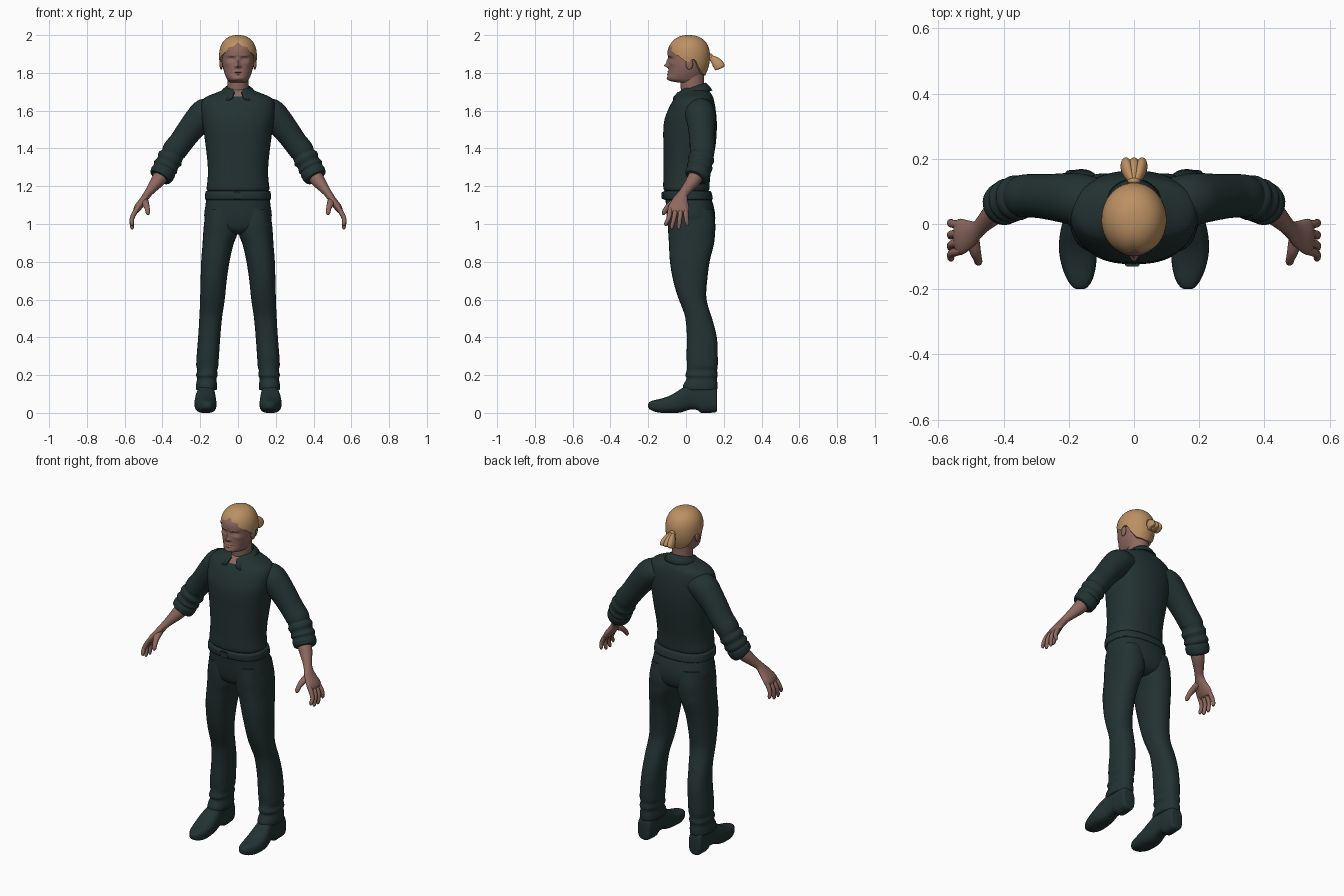
import bpy, bmesh, math
from mathutils import Vector, Matrix


def material(name, rgb):
    m = bpy.data.materials.new(name)
    m.diffuse_color = (*rgb, 1)
    return m


CLOTH = material("dark green cloth", (0.017, 0.032, 0.032))
SKIN = material("skin", (0.27, 0.14, 0.115))
HAIR = material("blond hair", (0.50, 0.28, 0.125))
X, Y, Z = Vector((1, 0, 0)), Vector((0, 1, 0)), Vector((0, 0, 1))


def finish(bm, name, mats, mirror=False, angle=50):
    bmesh.ops.recalc_face_normals(bm, faces=bm.faces)
    me = bpy.data.meshes.new(name)
    bm.to_mesh(me)
    bm.free()
    ob = bpy.data.objects.new(name, me)
    bpy.context.collection.objects.link(ob)
    for m in mats:
        me.materials.append(m)
    bpy.ops.object.select_all(action='DESELECT')
    ob.select_set(True)
    bpy.context.view_layer.objects.active = ob
    bpy.ops.object.shade_smooth_by_angle(angle=math.radians(angle))
    if mirror:
        ob.modifiers.new("mirror", 'MIRROR').use_mirror_merge = False
    return ob


def resample(rings, steps):
    # Catmull-Rom interpolation of the ring values
    out = []
    last = len(rings) - 1
    for i in range(last):
        p0, p1, p2, p3 = (rings[min(max(j, 0), last)] for j in (i - 1, i, i + 1, i + 2))
        for k in range(steps):
            t = k / steps
            out.append([0.5 * (2 * b + (c - a) * t + (2 * a - 5 * b + 4 * c - d) * t * t
                               + (3 * b - a - 3 * c + d) * t ** 3)
                        for a, b, c, d in zip(p0, p1, p2, p3)])
    return out + [list(rings[-1])]


def sweep(rings, n=28, steps=4, power=2.0, frame=None, hint=Y):
    # rings: x, y, z, half size along u, half size along v
    bm = bmesh.new()
    pts = resample(rings, steps)
    loops = []
    for i, (x, y, z, a, b) in enumerate(pts):
        if frame:
            u, v = frame
        else:
            t = (Vector(pts[min(i + 1, len(pts) - 1)][:3]) - Vector(pts[max(i - 1, 0)][:3])).normalized()
            u = (hint - t * hint.dot(t)).normalized()
            v = t.cross(u)
        loop = []
        for k in range(n):
            c, s = math.cos(2 * math.pi * k / n), math.sin(2 * math.pi * k / n)
            c = math.copysign(abs(c) ** (2 / power), c)
            s = math.copysign(abs(s) ** (2 / power), s)
            loop.append(bm.verts.new(Vector((x, y, z)) + u * (a * c) + v * (b * s)))
        loops.append(loop)
    for p, q in zip(loops, loops[1:]):
        for k in range(n):
            bm.faces.new((p[k], p[(k + 1) % n], q[(k + 1) % n], q[k]))
    bm.faces.new(loops[0])
    bm.faces.new(loops[-1])
    return bm


def stack(levels, **kw):
    # levels: z, front y, back y, half width, optional centre x
    return sweep([((l[4] if len(l) > 4 else 0), (l[1] + l[2]) / 2, l[0], l[3], (l[2] - l[1]) / 2)
                  for l in levels], frame=(X, Y), **kw)


def ellipsoid(name, c, r, mat, mirror=False):
    bm = bmesh.new()
    bmesh.ops.create_uvsphere(bm, u_segments=20, v_segments=12, radius=1,
                              matrix=Matrix.Translation(c) @ Matrix.Diagonal((*r, 1)))
    return finish(bm, name, [mat], mirror)


# Shirt body, with a small open V of skin at the throat
bm = stack([(1.175, -.112, .12, .16), (1.19, -.12, .124, .166), (1.25, -.12, .128, .16), (1.32, -.12, .14, .161),
            (1.42, -.12, .157, .172), (1.50, -.12, .163, .183), (1.56, -.112, .162, .192),
            (1.62, -.088, .155, .196), (1.655, -.068, .148, .188), (1.675, -.054, .142, .165),
            (1.695, -.038, .13, .115), (1.71, -.025, .118, .08), (1.72, -.015, .105, .06)],
           n=64, steps=5, power=2.3)
for f in bm.faces:
    c = f.calc_center_median()
    if c.y < 0 and abs(c.x) < (c.z - 1.65) * 0.4:
        f.material_index = 1
finish(bm, "shirt_body", [CLOTH, SKIN])

# Sleeves with rolled folds below the elbow
finish(sweep([(.11, .07, 1.60, .07, .06), (.17, .075, 1.588, .08, .078), (.215, .08, 1.545, .076, .074),
              (.26, .083, 1.49, .07, .068), (.30, .086, 1.435, .067, .064), (.335, .086, 1.39, .066, .065),
              (.348, .084, 1.365, .063, .06), (.36, .08, 1.345, .07, .069), (.372, .076, 1.322, .063, .061),
              (.383, .072, 1.302, .069, .068), (.39, .068, 1.288, .062, .062), (.396, .065, 1.275, .067, .066),
              (.408, .057, 1.25, .063, .062), (.412, .054, 1.243, .052, .05)]),
       "sleeve", [CLOTH], True)

# Forearms and palms
finish(sweep([(.385, .07, 1.29, .042, .042), (.42, .042, 1.235, .038, .038), (.455, .008, 1.19, .029, .027),
              (.478, -.015, 1.16, .027, .021), (.502, -.03, 1.125, .042, .02), (.528, -.038, 1.09, .055, .02),
              (.54, -.042, 1.07, .053, .016), (.544, -.043, 1.06, .045, .008)], n=20),
       "forearm_and_palm", [SKIN], True)

# Fingers and thumb
for i, (y0, y1, z1) in enumerate([(-.082, -.106, .99), (-.055, -.075, .972), (-.028, -.038, .972), (-.002, .006, .99)]):
    ym = y0 * .5 + y1 * .5
    finish(sweep([(.528, y0, 1.09, .012, .012), (.55, y0 * .8 + y1 * .2, 1.055, .013, .013),
                  (.562, ym, 1.025, .0115, .0115), (.561, y1, z1 + .012, .01, .01), (.559, y1, z1, .004, .004)],
                 n=12), "finger_%d" % (i + 1), [SKIN], True)
finish(sweep([(.495, -.04, 1.125, .02, .018), (.488, -.08, 1.105, .018, .016), (.48, -.105, 1.08, .0135, .0135),
              (.477, -.117, 1.06, .012, .011), (.476, -.121, 1.048, .005, .005)], n=12, hint=X),
       "thumb", [SKIN], True)

# Trousers: hips and legs
finish(stack([(1.165, -.112, .122, .163), (1.10, -.106, .145, .172), (1.03, -.10, .155, .178),
              (.97, -.082, .14, .15), (.945, -.04, .10, .08)], n=48, power=2.4), "trouser_hips", [CLOTH])
legs = [(1.08, .01, .168, -.095, .143), (1.0, .002, .18, -.097, .155), (.94, .006, .185, -.093, .153),
        (.89, .025, .188, -.09, .147), (.8, .045, .195, -.085, .125), (.7, .06, .198, -.068, .112),
        (.62, .068, .2, -.045, .107), (.56, .076, .202, -.022, .118), (.5, .085, .205, -.003, .138),
        (.4, .094, .211, .005, .163), (.3, .101, .219, .003, .168), (.25, .104, .221, .006, .168),
        (.225, .11, .216, .004, .165), (.20, .108, .222, -.003, .168), (.18, .115, .217, .003, .164),
        (.15, .111, .222, -.014, .167), (.125, .112, .222, -.016, .165), (.12, .122, .212, -.005, .155)]
finish(stack([(z, f, b, (o - i) / 2, (o + i) / 2) for z, i, o, f, b in legs], power=2.3, n=32),
       "trouser_leg", [CLOTH], True)

# Belt and buckle
finish(stack([(1.128, -.112, .136, .168), (1.132, -.12, .142, .175), (1.15, -.123, .139, .174),
              (1.17, -.122, .134, .172), (1.175, -.112, .126, .164)], n=64, steps=2, power=2.4), "belt", [CLOTH])
bm = bmesh.new()
bmesh.ops.create_cube(bm, size=1, matrix=Matrix.Translation((-.005, -.123, 1.151)) @ Matrix.Diagonal((.045, .016, .038, 1)))
bmesh.ops.bevel(bm, geom=bm.edges[:], offset=.004, segments=2, affect='EDGES')
finish(bm, "buckle", [CLOTH])

# Shoes, lofted from heel to toe: y, half width, sole z, top z, centre x
shoe = [(.165, .028, .02, .11, .17), (.158, .04, .004, .135, .17), (.12, .045, .0, .17, .168),
        (.08, .045, .0, .175, .168), (.06, .044, .015, .175, .168), (.02, .047, .017, .155, .169),
        (-.03, .055, .002, .125, .172), (-.08, .058, .0, .094, .172), (-.13, .052, .0, .076, .169),
        (-.17, .039, .008, .067, .166), (-.193, .023, .02, .058, .165), (-.20, .01, .03, .048, .165)]
finish(sweep([(x, y, (b + t) / 2, w, (t - b) / 2) for y, w, b, t, x in shoe], frame=(X, Z), power=2.7),
       "shoe", [CLOTH], True)

# Neck
finish(stack([(1.66, -.02, .10, .056), (1.71, -.027, .098, .055), (1.75, -.03, .095, .055),
              (1.80, -.03, .095, .056)]), "neck", [SKIN])

# Shirt collar, open at the front with two points
bm = bmesh.new()
cols = []
for k in range(49):
    th = math.radians(-164 + 328 * k / 48)
    s, c = math.sin(th), math.cos(th)
    tip = max(0, 1 - abs(abs(math.degrees(th)) - 148) / 32)
    cols.append([bm.verts.new(p) for p in (
        (.058 * s, .037 + .063 * c, 1.69 + .022 * c),
        (.062 * s, .037 + .068 * c, 1.722 + .023 * c),
        (.076 * s, .037 + .083 * c, 1.712 + .018 * c),
        ((.092 + .03 * tip) * s, .037 + (.1 + .018 * tip) * c, 1.694 + .012 * c - .034 * tip))])
for p, q in zip(cols, cols[1:]):
    for r in range(3):
        bm.faces.new((p[r], q[r], q[r + 1], p[r + 1]))
sol = finish(bm, "collar", [CLOTH]).modifiers.new("thickness", 'SOLIDIFY')
sol.thickness, sol.offset = .007, 0

# Head, with facial features pushed in and out of the front: depth, x, z, x spread, z spread
bm = stack([(1.748, -.035, .07, .042), (1.757, -.083, .076, .05), (1.77, -.098, .08, .059),
            (1.80, -.093, .09, .072), (1.84, -.092, .10, .082), (1.88, -.094, .11, .086),
            (1.905, -.098, .11, .087), (1.935, -.092, .106, .084), (1.965, -.07, .085, .066),
            (1.978, -.03, .05, .03)], n=96, steps=10, power=2.15)
features = [(-.022, 0, 1.838, .010, .010), (-.011, 0, 1.858, .008, .016), (-.008, .011, 1.834, .007, .006),
            (.012, .034, 1.873, .017, .010), (-.006, .034, 1.871, .010, .006), (-.004, .034, 1.891, .02, .005),
            (-.007, 0, 1.805, .018, .005), (-.007, 0, 1.793, .015, .005), (.005, 0, 1.799, .022, .0025),
            (-.004, 0, 1.771, .016, .009), (-.004, .055, 1.85, .015, .014)]
for v in bm.verts:
    if v.co.y < -.02:
        x, z = abs(v.co.x), v.co.z
        v.co.y += sum(d * math.exp(-((x - fx) / sx) ** 2 - ((z - fz) / sz) ** 2) for d, fx, fz, sx, sz in features)
finish(bm, "head", [SKIN])
ellipsoid("ear", (.089, .018, 1.848), (.009, .019, .031), SKIN, True)

# Hair cap: columns run from the crown down to a hairline set by angle from the front
hairline = [(0, 1.957), (12, 1.945), (35, 1.918), (60, 1.892), (80, 1.862), (88, 1.855), (96, 1.872),
            (108, 1.87), (120, 1.83), (140, 1.795), (180, 1.785)]


def line(a):
    for (a0, z0), (a1, z1) in zip(hairline, hairline[1:]):
        if a <= a1:
            return z0 + (z1 - z0) * (a - a0) / (a1 - a0)


bm = bmesh.new()
cols = []
crown = bm.verts.new((0, .014, 2.0))
for k in range(72):
    a = k * 5 - 180
    th, low = math.radians(a), line(abs(a))
    col = []
    for r in range(1, 18):
        t = min(r, 16) / 16
        z = 2.0 - (2.0 - low) * t * t
        h = (z - 1.885) / .115
        sc = (1 - abs(h) ** 2.35) ** (1 / 2.35) if h > 0 else 1 - .3 * h * h
        sc *= 1 - .035 * math.exp(-(a / 7) ** 2)  # centre parting
        if r == 17:
            sc *= .86
        col.append(bm.verts.new((.1 * sc * math.sin(th), .014 - .113 * sc * math.cos(th), z)))
    cols.append(col)
for k in range(72):
    p, q = cols[k], cols[(k + 1) % 72]
    bm.faces.new((crown, p[0], q[0]))
    for r in range(16):
        bm.faces.new((p[r], p[r + 1], q[r + 1], q[r]))
finish(bm, "hair_cap", [HAIR])

# Ponytail: three flared locks and a tie
for i, x in enumerate((-.022, 0, .022)):
    finish(sweep([(x * .2, .115, 1.888, .012, .014), (x * .3, .132, 1.882, .011, .013),
                  (x * .7, .152, 1.866, .016, .023), (x, .17, 1.845, .018, .029),
                  (x * 1.15, .18, 1.828, .016, .028), (x * 1.15, .182, 1.824, .008, .02)],
                 n=16, hint=X), "ponytail_lock_%d" % (i + 1), [HAIR])
ellipsoid("ponytail_tie", (0, .132, 1.882), (.02, .011, .021), HAIR)
